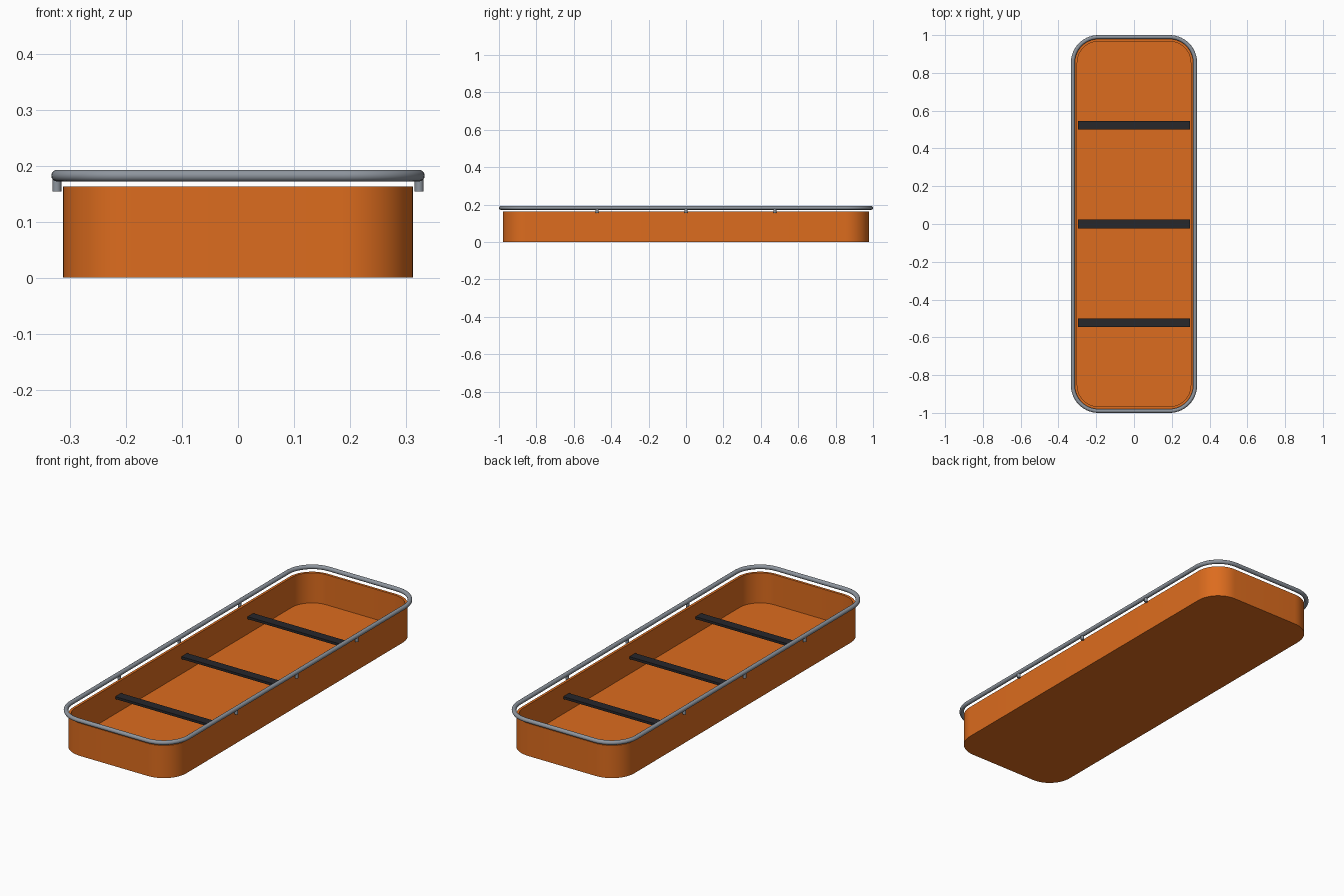
import bpy, bmesh
from math import cos, sin, pi

if "Cube" in bpy.data.objects:
    bpy.data.objects.remove(bpy.data.objects["Cube"])

HX, HY, R = 0.313, 0.979, 0.125   # tub half sizes and corner radius
SEG = 14                          # segments per rounded corner


def material(name, rgb):
    m = bpy.data.materials.new(name)
    m.diffuse_color = (*rgb, 1)
    m.use_nodes = True
    m.node_tree.nodes["Principled BSDF"].inputs["Base Color"].default_value = m.diffuse_color
    return m


orange = material("orange_shell", (0.72, 0.15, 0.013))
steel = material("grey_metal", (0.27, 0.30, 0.34))
black = material("black_webbing", (0.02, 0.02, 0.024))


def finish(name, bm, mat):
    bmesh.ops.recalc_face_normals(bm, faces=bm.faces)
    me = bpy.data.meshes.new(name)
    bm.to_mesh(me)
    bm.free()
    me.materials.append(mat)
    ob = bpy.data.objects.new(name, me)
    bpy.context.collection.objects.link(ob)
    bpy.ops.object.select_all(action='DESELECT')
    ob.select_set(True)
    bpy.context.view_layer.objects.active = ob
    bpy.ops.object.shade_smooth_by_angle(angle=pi / 6)
    return ob


def ring(bm, offset, z):
    """Rounded rectangle, the tub outline grown by offset."""
    verts = []
    for k, (sx, sy) in enumerate([(1, 1), (-1, 1), (-1, -1), (1, -1)]):
        for i in range(SEG + 1):
            a = (k + i / SEG) * pi / 2
            verts.append(bm.verts.new((sx * (HX - R) + (R + offset) * cos(a),
                                       sy * (HY - R) + (R + offset) * sin(a), z)))
    return verts


def loft(name, profile, mat, closed):
    """Sweep an (offset, z) profile round the outline; cap the ends if open."""
    bm = bmesh.new()
    rings = [ring(bm, d, z) for d, z in profile]
    pairs = list(zip(rings, rings[1:]))
    if closed:
        pairs.append((rings[-1], rings[0]))
    else:
        bm.faces.new(rings[0])
        bm.faces.new(rings[-1])
    for a, b in pairs:
        n = len(a)
        for i in range(n):
            j = (i + 1) % n
            bm.faces.new((a[i], a[j], b[j], b[i]))
    return finish(name, bm, mat)


# Open tub: outer wall, rim, inner wall, floor
loft("tub", [(0, 0), (0, 0.163), (-0.0125, 0.163), (-0.0125, 0.0125)], orange, False)

# Tubular rail around the rim
TR = 0.0105
loft("rim_rail", [(TR + TR * cos(t * pi / 8), 0.1825 + TR * sin(t * pi / 8))
                  for t in range(16)], steel, True)

# Short posts under the rail
for side, sx in (("left", -1), ("right", 1)):
    for i, y in enumerate((-0.475, 0, 0.475)):
        bm = bmesh.new()
        bmesh.ops.create_cone(bm, cap_ends=True, segments=16, radius1=0.008,
                              radius2=0.008, depth=0.028)
        bmesh.ops.translate(bm, verts=bm.verts, vec=(sx * 0.324, y, 0.168))
        finish(f"rail_post_{side}_{i + 1}", bm, steel)

# Straps across the inside
for i, y in enumerate((-0.523, 0, 0.523)):
    bm = bmesh.new()
    bmesh.ops.create_cube(bm, size=1)
    bmesh.ops.scale(bm, verts=bm.verts, vec=(0.594, 0.045, 0.012))
    bmesh.ops.translate(bm, verts=bm.verts, vec=(0, y, 0.096))
    finish(f"strap_{i + 1}", bm, black)
